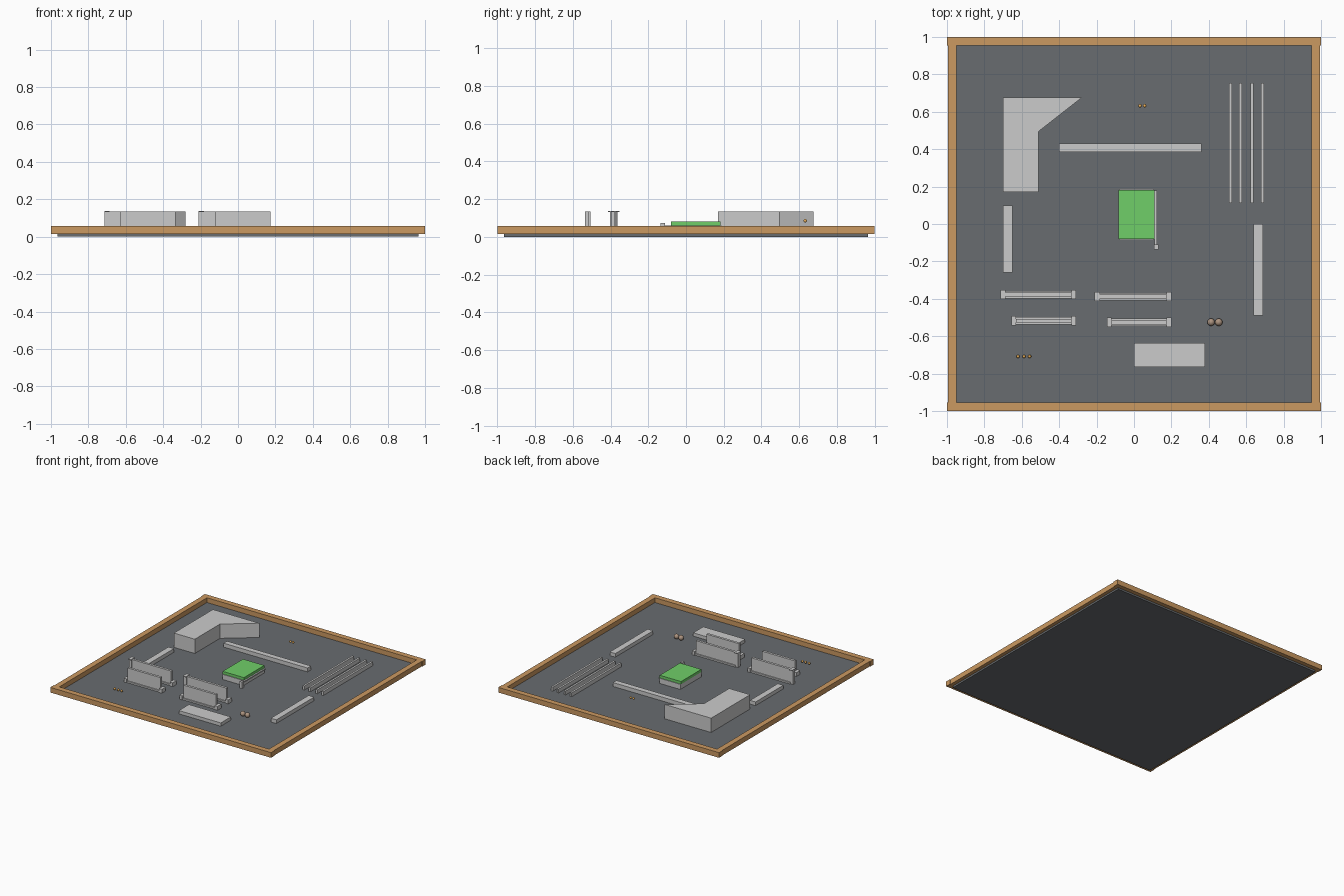
import bpy, bmesh
from math import pi

if "Cube" in bpy.data.objects:
    bpy.data.objects.remove(bpy.data.objects["Cube"])


def material(name, color):
    m = bpy.data.materials.new(name)
    m.diffuse_color = (*color, 1)
    m.use_nodes = True
    m.node_tree.nodes["Principled BSDF"].inputs["Base Color"].default_value = m.diffuse_color
    return m


WOOD = material("wood", (0.60, 0.32, 0.12))
DARK = material("dark_floor", (0.14, 0.15, 0.16))
GREEN = material("green", (0.16, 0.62, 0.14))
TAN = material("tan", (0.42, 0.30, 0.22))
ORANGE = material("orange", (0.80, 0.42, 0.10))
FLOOR = 0.018


def prism(name, points, z0, z1, mat=None):
    bm = bmesh.new()
    face = bm.faces.new([bm.verts.new((x, y, z0)) for x, y in points])
    top = bmesh.ops.extrude_face_region(bm, geom=[face])["geom"]
    verts = [v for v in top if isinstance(v, bmesh.types.BMVert)]
    bmesh.ops.translate(bm, verts=verts, vec=(0, 0, z1 - z0))
    bmesh.ops.recalc_face_normals(bm, faces=bm.faces)
    mesh = bpy.data.meshes.new(name)
    bm.to_mesh(mesh)
    bm.free()
    obj = bpy.data.objects.new(name, mesh)
    bpy.context.collection.objects.link(obj)
    if mat:
        mesh.materials.append(mat)
    return obj


def box(name, x0, x1, y0, y1, z0, z1, mat=None):
    return prism(name, [(x0, y0), (x1, y0), (x1, y1), (x0, y1)], z0, z1, mat)


def ball(name, x, y, z, r, mat):
    bpy.ops.mesh.primitive_uv_sphere_add(segments=24, ring_count=12, radius=r, location=(x, y, z))
    obj = bpy.context.object
    obj.name = name
    obj.data.materials.append(mat)
    bpy.ops.object.shade_smooth()


# Board and wooden rim
box("floor_board", -0.965, 0.965, -0.965, 0.965, 0, FLOOR, DARK)
for s, a, b in ((-1, "left", "front"), (1, "right", "back")):
    lo, hi = sorted((s * 0.95, s * 0.995))
    box(a + "_rim", lo, hi, -0.96, 0.96, 0.015, 0.057, WOOD)
    lo, hi = sorted((s * 0.955, s))
    box(b + "_rim", -1, 1, lo, hi, 0.015, 0.057, WOOD)

# Angled corner block
prism("corner_block", [(-0.70, 0.17), (-0.51, 0.17), (-0.51, 0.495), (-0.28, 0.675), (-0.70, 0.675)],
      FLOOR, 0.135)

# Low bars and slab
box("back_bar", -0.40, 0.36, 0.385, 0.43, FLOOR, 0.05)
box("left_bar", -0.70, -0.65, -0.26, 0.10, FLOOR, 0.048)
box("right_bar", 0.64, 0.69, -0.49, 0.0, FLOOR, 0.048)
box("front_slab", 0.0, 0.38, -0.765, -0.635, FLOOR, 0.045)

# Row of thin strips
for i, x in enumerate((0.515, 0.57, 0.632, 0.686)):
    box(f"strip_{i}", x - 0.008, x + 0.008, 0.112, 0.755, FLOOR, 0.05)

# Central green-topped platform with side rod
box("platform_base", -0.08, 0.108, -0.085, 0.188, FLOOR, 0.06)
box("platform_top", -0.083, 0.11, -0.08, 0.183, 0.06, 0.082, GREEN)
box("side_rod", 0.11, 0.122, -0.115, 0.18, 0.05, 0.06)
box("rod_end", 0.108, 0.13, -0.135, -0.11, FLOOR, 0.072)

# Standing partitions: foot, wall, low right end and tall left post
for i, (x0, x1, y, rear) in enumerate(((-0.715, -0.31, -0.377, True), (-0.21, 0.20, -0.388, True),
                                       (-0.655, -0.31, -0.517, False), (-0.145, 0.20, -0.526, False))):
    box(f"partition_foot_{i}", x0 + 0.025, x1 - 0.025, y - 0.02, y + 0.02, FLOOR, 0.03)
    box(f"partition_wall_{i}", x0 + 0.025, x1 - 0.025, y - 0.01, y + 0.01, 0.03, 0.134)
    box(f"partition_end_{i}", x1 - 0.025, x1, y - 0.025, y + 0.025, FLOOR, 0.05)
    if rear:
        box(f"partition_post_{i}", x0, x0 + 0.026, y - 0.014, y + 0.014, FLOOR, 0.132)
        box(f"post_cap_{i}", x0, x0 + 0.028, y - 0.025, y + 0.025, 0.132, 0.138)
    else:
        box(f"partition_left_end_{i}", x0, x0 + 0.025, y - 0.025, y + 0.025, FLOOR, 0.05)

# Small balls and beads
for i, x in enumerate((0.412, 0.453)):
    ball(f"ball_{i}", x, -0.525, FLOOR + 0.02, 0.02, TAN)
for i, (x, y, z) in enumerate(((-0.62, -0.708, 0.035), (-0.588, -0.708, 0.035), (-0.558, -0.708, 0.035),
                               (0.032, 0.632, 0.085), (0.057, 0.632, 0.085))):
    ball(f"bead_{i}", x, y, z, 0.009, ORANGE)
